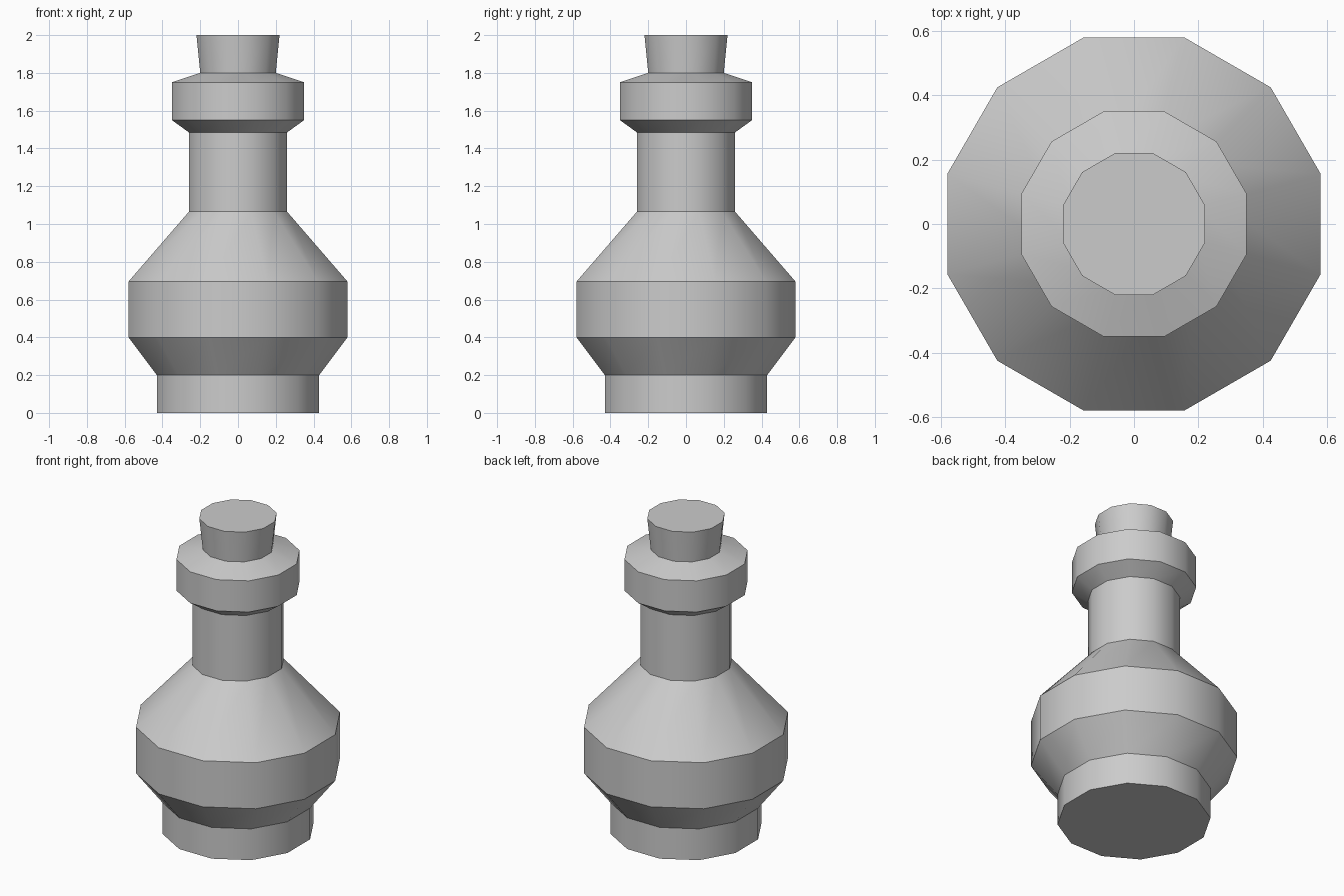
import bpy
import bmesh
from math import cos, sin, pi, radians

SIDES = 12

cube = bpy.data.objects.get("Cube")
if cube:
    bpy.data.objects.remove(cube, do_unlink=True)

grey = bpy.data.materials.new("plain_grey")
grey.use_nodes = True
colour = (0.6, 0.6, 0.6, 1)
grey.diffuse_color = colour
grey.node_tree.nodes["Principled BSDF"].inputs["Base Color"].default_value = colour


def lathe(name, profile, cap_bottom=False, cap_top=False):
    """Turn (half width across flats, height) pairs into a faceted solid."""
    bm = bmesh.new()
    rings = []
    for half_width, z in profile:
        r = half_width / cos(pi / SIDES)
        angles = [(i + 0.5) * 2 * pi / SIDES for i in range(SIDES)]
        rings.append([bm.verts.new((r * cos(a), r * sin(a), z)) for a in angles])
    for low, high in zip(rings, rings[1:]):
        for i in range(SIDES):
            j = (i + 1) % SIDES
            bm.faces.new((low[i], low[j], high[j], high[i]))
    if cap_bottom:
        bm.faces.new(rings[0][::-1])
    if cap_top:
        bm.faces.new(rings[-1])
    mesh = bpy.data.meshes.new(name)
    bm.to_mesh(mesh)
    bm.free()
    mesh.materials.append(grey)
    obj = bpy.data.objects.new(name, mesh)
    bpy.context.collection.objects.link(obj)

    # Smooth around the body, crisp at each ring
    bpy.ops.object.select_all(action="DESELECT")
    obj.select_set(True)
    bpy.context.view_layer.objects.active = obj
    bpy.ops.object.shade_smooth_by_angle(angle=radians(32))
    return obj


# Foot, belly, shoulder, neck and collar
lathe("bottle", [
    (0.43, 0), (0.43, 0.2),
    (0.58, 0.4), (0.58, 0.695),
    (0.26, 1.065), (0.26, 1.485),
    (0.35, 1.55), (0.35, 1.75),
    (0.2, 1.8),
], cap_bottom=True)

# Tapered stopper seated in the collar
lathe("stopper", [(0.2, 1.8), (0.22, 2.0)], cap_top=True)
